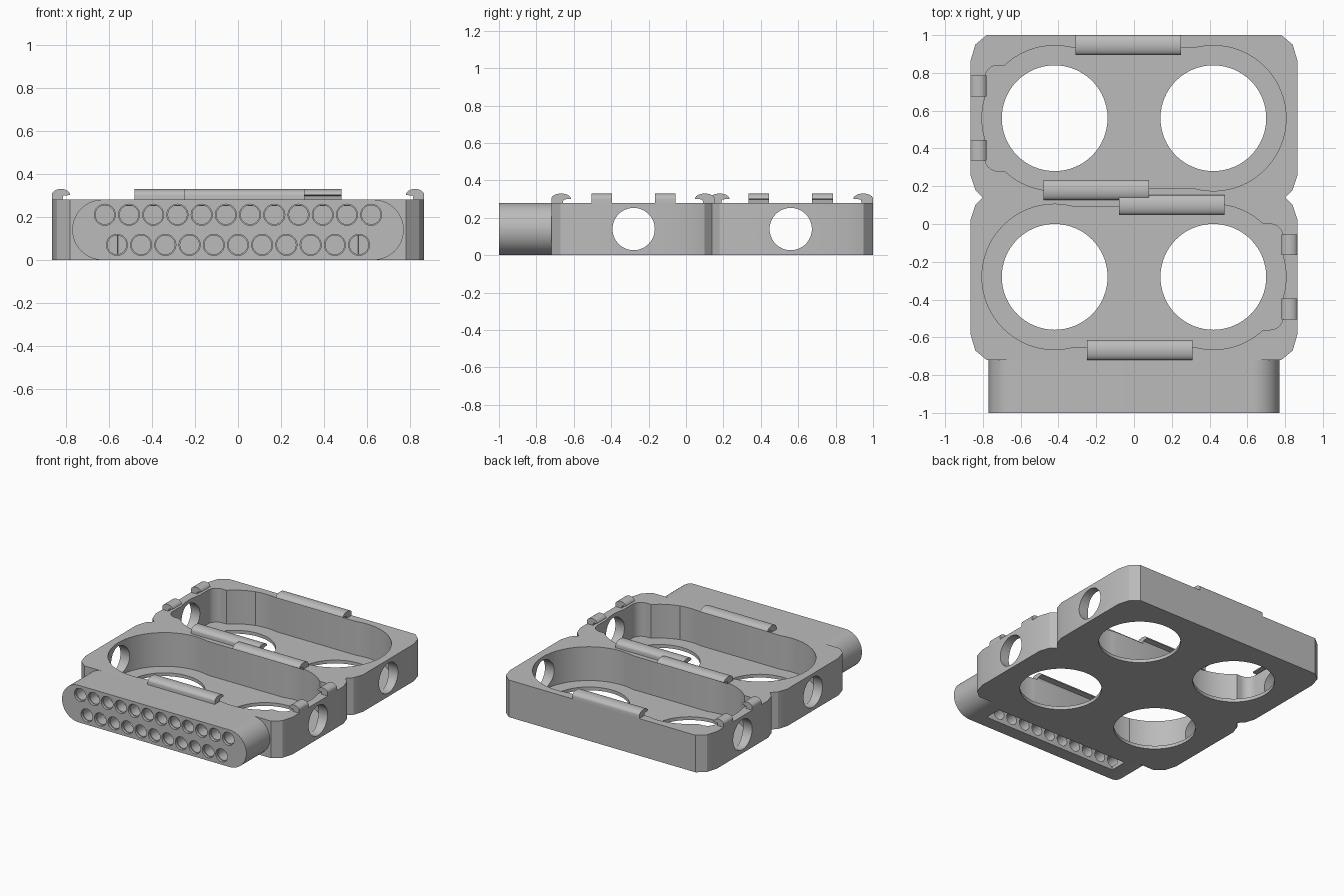
import bpy, bmesh
from math import pi, cos, sin
from mathutils import Matrix, Vector

cube = bpy.data.objects.get("Cube")
if cube:
    bpy.data.objects.remove(cube, do_unlink=True)

GREY = (0.5, 0.5, 0.5, 1)
grey = bpy.data.materials.new("plain grey")
grey.use_nodes = True
grey.diffuse_color = GREY
grey.node_tree.nodes["Principled BSDF"].inputs["Base Color"].default_value = GREY

HEIGHT, FLOOR = 0.28, 0.025
BACK = Matrix.Identity(4)
# The front tray is the back tray turned half round about the waist
FRONT = Matrix.Translation((0, 0.28, 0)) @ Matrix.Rotation(pi, 4, 'Z')


def make(name, bm, matrix=BACK):
    bmesh.ops.transform(bm, matrix=matrix, verts=bm.verts)
    bmesh.ops.recalc_face_normals(bm, faces=bm.faces)
    mesh = bpy.data.meshes.new(name)
    bm.to_mesh(mesh)
    bm.free()
    mesh.materials.append(grey)
    ob = bpy.data.objects.new(name, mesh)
    bpy.context.collection.objects.link(ob)
    return ob


def prism(name, outline, low, high, matrix=BACK):
    """Extrude an outline from one height to another."""
    bm = bmesh.new()
    face = bm.faces.new([bm.verts.new((x, y, low)) for x, y in outline])
    top = bmesh.ops.extrude_face_region(bm, geom=[face])["geom"]
    verts = [v for v in top if isinstance(v, bmesh.types.BMVert)]
    bmesh.ops.translate(bm, verts=verts, vec=(0, 0, high - low))
    return make(name, bm, matrix)


def arc(cx, cy, r, start, end, steps):
    return [(cx + r * cos(start + (end - start) * i / steps),
             cy + r * sin(start + (end - start) * i / steps)) for i in range(steps + 1)]


def circle(cx, cy, r, steps=64):
    return arc(cx, cy, r, 0, 2 * pi, steps)[:-1]


def rounded(x0, x1, y0, y1, r, steps=8):
    corners = [(x1 - r, y1 - r), (x0 + r, y1 - r), (x0 + r, y0 + r), (x1 - r, y0 + r)]
    return [p for i, (x, y) in enumerate(corners)
            for p in arc(x, y, r, i * pi / 2, (i + 1) * pi / 2, steps)]


def cut(target, cutter):
    mod = target.modifiers.new("cut", 'BOOLEAN')
    mod.operation, mod.solver, mod.object = 'DIFFERENCE', 'EXACT', cutter
    bpy.context.view_layer.objects.active = target
    bpy.ops.object.modifier_apply(modifier=mod.name)
    bpy.data.objects.remove(cutter, do_unlink=True)


def smooth(ob):
    bpy.ops.object.select_all(action='DESELECT')
    ob.select_set(True)
    bpy.context.view_layer.objects.active = ob
    bpy.ops.object.shade_smooth_by_angle(angle=0.45)


# Double tray body with chamfered corners and a waist notch
side = [(0.78, 1), (0.84, 0.95), (0.865, 0.865), (0.865, 0.255), (0.84, 0.18)]
right = side + [(0.80, 0.14)] + [(x, 0.28 - y) for x, y in reversed(side)]
body = prism("tray_body", right + [(-x, y) for x, y in reversed(right)], 0, HEIGHT)

# Hollow each tray, then open the floor and the end walls
for turn in (BACK, FRONT):
    hollows = [rounded(-0.52, 0.52, 0.19, 0.935, 0.01, 1),
               circle(0.42, 0.56, 0.385), circle(-0.42, 0.56, 0.385),
               rounded(-0.79, -0.4, 0.28, 0.84, 0.07)]
    for outline in hollows:
        cut(body, prism("hollow", outline, FLOOR, 0.5, turn))
    for x in (-0.42, 0.42):
        cut(body, prism("floor_hole", circle(x, 0.56, 0.28), -0.1, 0.1, turn))
    along_x = turn @ Matrix.Translation((0, 0.56, 0.14)) @ Matrix.Rotation(pi / 2, 4, 'Y')
    cut(body, prism("end_hole", circle(0, 0, 0.113), -1, 1, along_x))
smooth(body)

# Rounded connector housing, extruded towards the front
to_front = Matrix.Rotation(pi / 2, 4, 'X')
housing = prism("connector_housing", rounded(-0.77, 0.77, 0, HEIGHT, 0.1399, 16),
                0.72, 1, to_front)
cut(housing, prism("wiring_slot", rounded(-0.56, 0.56, -0.9, -0.77, 0.002, 1), -0.1, 0.25))

# Two staggered rows of stepped pin holes
for count, z in ((12, 0.21), (11, 0.07)):
    for radius, depth in ((0.049, 0.98), (0.044, 0.85)):
        for i in range(count):
            x = (i - (count - 1) / 2) * 0.1125
            cut(housing, prism("pin_hole", circle(x, z, radius, 24), depth, 1.1, to_front))
smooth(housing)


def hook(name, centre, outward, length, depth, turn):
    """Domed snap hook on the rim, its lip pointing inward."""
    dome = [(depth / 2 - depth / 2 * cos(a), 0.022 + 0.028 * sin(a))
            for a in [pi * i / 12 for i in range(13)]]
    profile = [(0, -0.004)] + dome + [(depth * 0.62, 0.018), (depth * 0.58, -0.004)]
    out = Vector(outward)
    along = Vector((0, 0, 1)).cross(out)
    place = Matrix((-out, (0, 0, 1), along)).transposed().to_4x4()
    place.translation = (*centre, HEIGHT)
    smooth(prism(name, profile, -length / 2, length / 2, turn @ place))


# Long hooks on the tray walls, short pairs on one end
for label, turn in (("back", BACK), ("front", FRONT)):
    hook(label + "_outer_long_hook", (-0.03, 1), (0, 1, 0), 0.56, 0.105, turn)
    hook(label + "_inner_long_hook", (-0.2, 0.127), (0, -1, 0), 0.56, 0.105, turn)
    for part, y in (("near", 0.39), ("far", 0.73)):
        hook(f"{label}_{part}_end_hook", (-0.865, y), (-1, 0, 0), 0.11, 0.085, turn)
